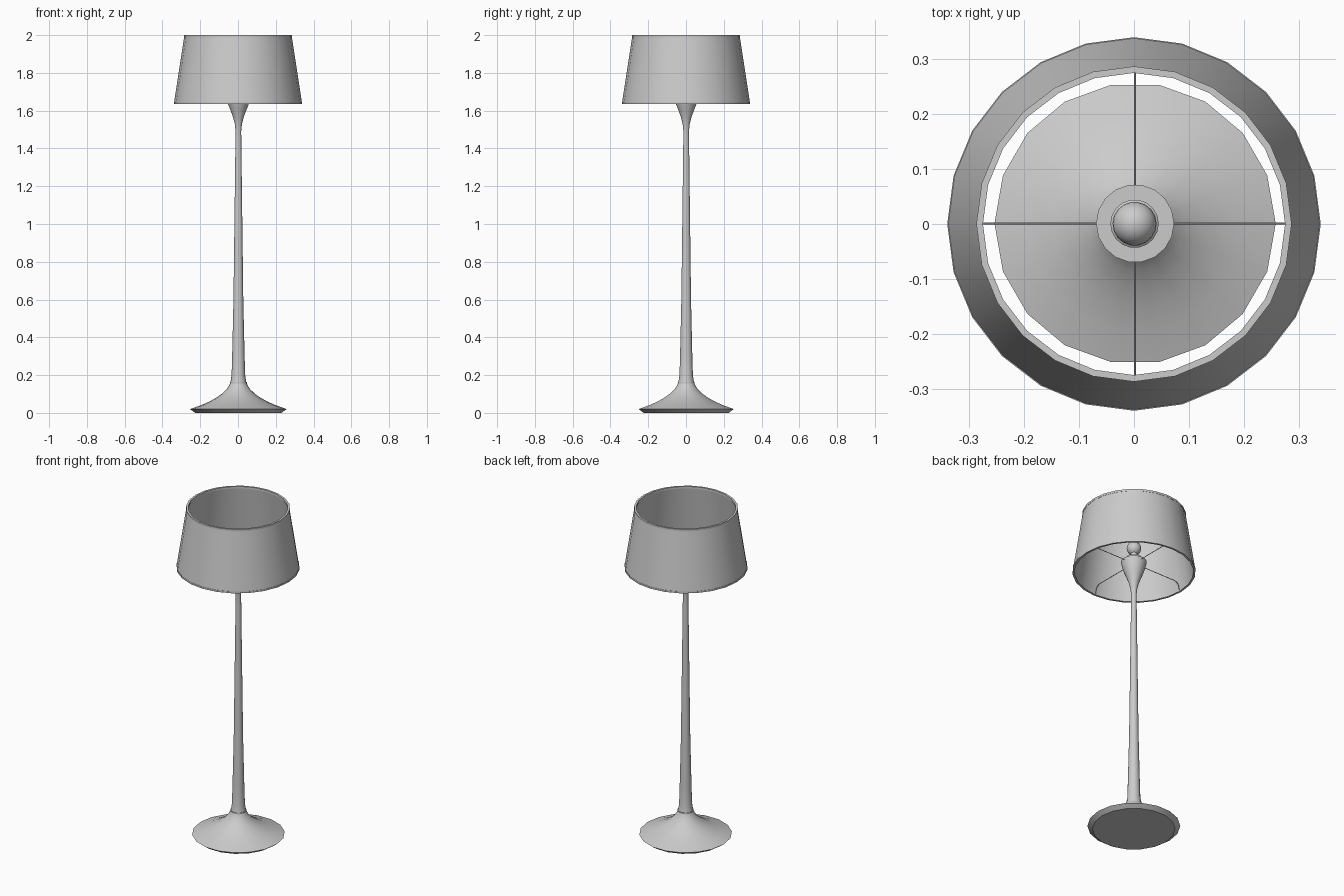
import bpy
import bmesh
from math import cos, sin, pi, radians
from mathutils import Vector

cube = bpy.data.objects.get("Cube")
if cube:
    bpy.data.objects.remove(cube, do_unlink=True)

# Single grey finish
grey = bpy.data.materials.new("light_grey")
grey.use_nodes = True
grey_value = (0.6, 0.6, 0.6, 1)
grey.diffuse_color = grey_value
grey.node_tree.nodes["Principled BSDF"].inputs["Base Color"].default_value = grey_value

AXIS = 0.002  # the stand sits slightly off the shade's axis


def finish(obj):
    if not obj.data.materials:
        obj.data.materials.append(grey)
    bpy.ops.object.select_all(action="DESELECT")
    obj.select_set(True)
    bpy.context.view_layer.objects.active = obj
    bpy.ops.object.shade_smooth_by_angle(angle=radians(35))


def lathe(name, profile, sides, closed=False, offset=0.0):
    """Revolve (radius, height) points about the vertical axis."""
    bm = bmesh.new()
    verts = [bm.verts.new((r, 0, z)) for r, z in profile]
    pairs = list(zip(verts, verts[1:]))
    if closed:
        pairs.append((verts[-1], verts[0]))
    edges = [bm.edges.new(p) for p in pairs]
    bmesh.ops.spin(bm, geom=verts + edges, cent=(0, 0, 0), axis=(0, 0, 1),
                   angle=2 * pi, steps=sides, use_duplicate=False)
    bmesh.ops.remove_doubles(bm, verts=bm.verts, dist=0.0002)
    bmesh.ops.recalc_face_normals(bm, faces=bm.faces)
    mesh = bpy.data.meshes.new(name)
    bm.to_mesh(mesh)
    bm.free()
    obj = bpy.data.objects.new(name, mesh)
    bpy.context.collection.objects.link(obj)
    obj.location = (offset, offset / 2, 0)
    finish(obj)
    return obj


# Trumpet foot with an undercut edge
lathe("base", [(0, 0), (0.228, 0), (0.256, 0.02), (0.195, 0.042), (0.15, 0.062),
               (0.115, 0.082), (0.085, 0.103), (0.062, 0.126), (0.049, 0.146),
               (0.043, 0.16), (0, 0.16)], 18, offset=AXIS)

# Tapered pole flaring into the lamp cup
lathe("pole", [(0, 0.158), (0.043, 0.158), (0.041, 0.168), (0.036, 0.2), (0.033, 0.3),
               (0.026, 0.6), (0.021, 1.0), (0.016, 1.4), (0.015, 1.49), (0.019, 1.53),
               (0.028, 1.565), (0.043, 1.605), (0.057, 1.64), (0.067, 1.675),
               (0.071, 1.7), (0, 1.7)], 18, offset=AXIS)

# Collar at the foot of the pole
lathe("pole_collar", [(0.03, 0.155), (0.045, 0.155), (0.045, 0.163), (0.03, 0.163)],
      18, closed=True, offset=AXIS)

# Socket and bulb
lathe("socket", [(0, 1.698), (0.04, 1.698), (0.044, 1.725), (0.038, 1.73), (0, 1.73)],
      18, offset=AXIS / 2)
bulb_r, bulb_z = 0.04, 1.785
arc = [radians(a) for a in range(-60, 90, 15)]
bulb = [(0, 1.725), (0.02, 1.725)]
bulb += [(bulb_r * cos(a), bulb_z + bulb_r * sin(a)) for a in arc]
lathe("bulb", bulb + [(0, bulb_z + bulb_r)], 18, offset=AXIS / 2)

# Open conical shade with a thin wall
LOW, HIGH = (0.339, 1.64), (0.285, 1.992)
WALL = 0.009
lathe("shade", [LOW, HIGH, (HIGH[0] - WALL, HIGH[1]), (LOW[0] - WALL, LOW[1])],
      24, closed=True)

# Trim bands on both rims of the shade
for name, r, z0, z1 in (("top_trim", 0.287, 1.988, 2.0), ("bottom_trim", 0.34, 1.636, 1.646)):
    lathe(name, [(r, z0), (r, z1), (r - 0.012, z1), (r - 0.012, z0)], 24, closed=True)

# Four wire spokes, bent down to the lower rim
curve = bpy.data.curves.new("spokes", "CURVE")
curve.dimensions = "3D"
curve.bevel_depth = 0.002
curve.bevel_resolution = 1
curve.use_fill_caps = True
path = [(0.03, 1.69), (0.295, 1.69), (0.312, 1.682), (0.32, 1.67), (0.327, 1.644)]
for i in range(4):
    direction = Vector((cos(i * pi / 2), sin(i * pi / 2), 0))
    spline = curve.splines.new("POLY")
    spline.points.add(len(path) - 1)
    for point, (r, z) in zip(spline.points, path):
        point.co = (*(direction * r + Vector((0, 0, z))), 1)
spokes = bpy.data.objects.new("spokes", curve)
bpy.context.collection.objects.link(spokes)
spokes.location = (AXIS, AXIS / 2, 0)
bpy.ops.object.select_all(action="DESELECT")
spokes.select_set(True)
bpy.context.view_layer.objects.active = spokes
bpy.ops.object.convert(target="MESH")
finish(bpy.context.view_layer.objects.active)
